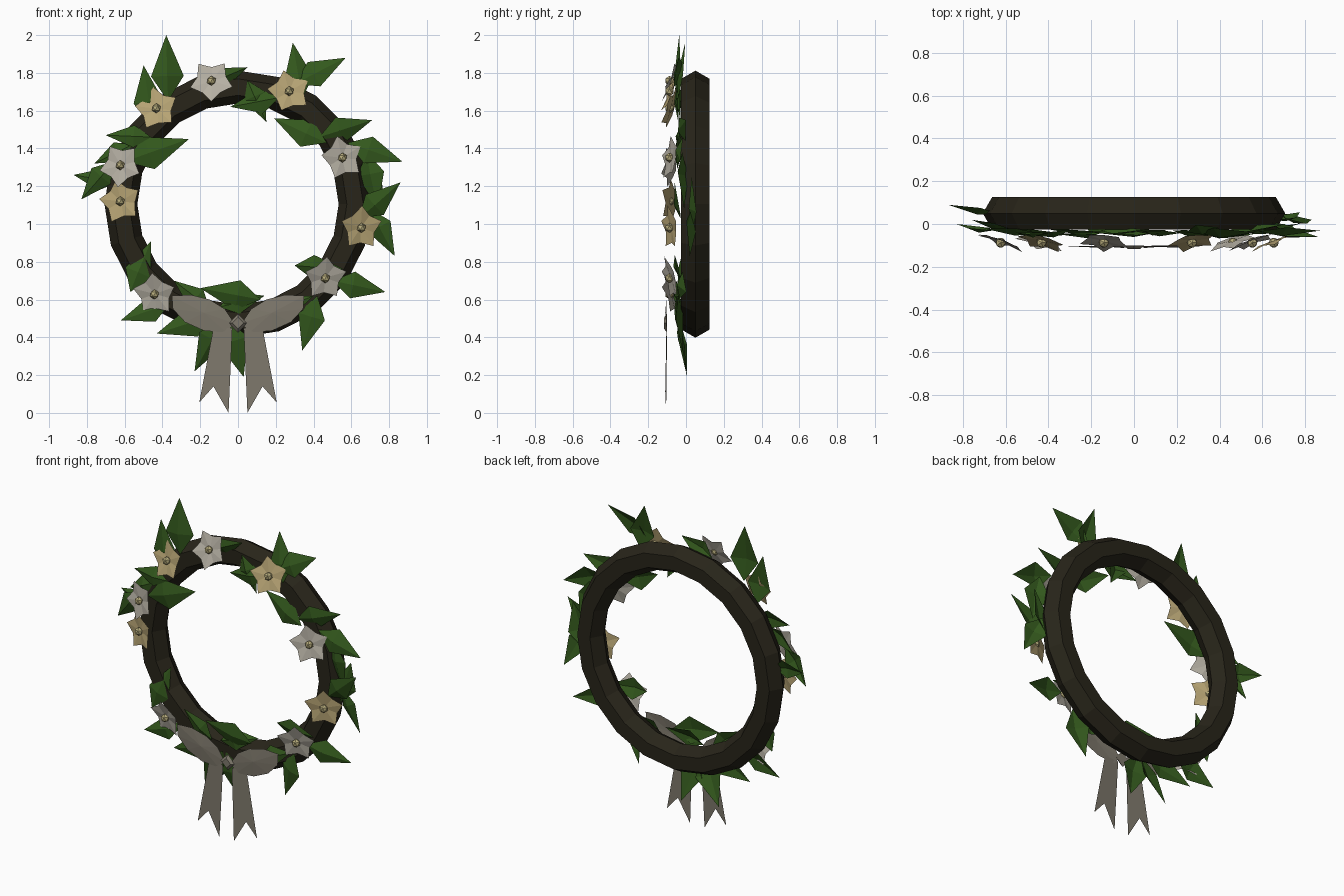
import bpy, math, random
from mathutils import Vector

random.seed(4)
cube = bpy.data.objects.get("Cube")
if cube:
    bpy.data.objects.remove(cube, do_unlink=True)

RING_CENTRE = Vector((0, 0.05, 1.105))


def material(name, colour):
    mat = bpy.data.materials.new(name)
    mat.use_nodes = True
    rgba = (*colour, 1)
    mat.diffuse_color = rgba
    bsdf = mat.node_tree.nodes["Principled BSDF"]
    bsdf.inputs["Base Color"].default_value = rgba
    bsdf.inputs["Roughness"].default_value = 0.9
    return mat


bark = material("dark_bark", (0.021, 0.018, 0.01))
green = material("leaf_green", (0.033, 0.098, 0.012))
cream = material("petal_cream", (0.46, 0.43, 0.365))
tan = material("petal_tan", (0.47, 0.37, 0.175))
olive = material("pollen_olive", (0.47, 0.41, 0.2))
ribbon = material("ribbon_taupe", (0.21, 0.19, 0.15))


def mesh_object(name, verts, faces, mat):
    mesh = bpy.data.meshes.new(name)
    mesh.from_pydata([tuple(v) for v in verts], [], faces)
    mesh.materials.append(mat)
    obj = bpy.data.objects.new(name, mesh)
    bpy.context.collection.objects.link(obj)
    return obj


def fan(name, centre, rim, mat):
    """Triangles from a centre point out to a closed rim."""
    n = len(rim)
    faces = [(0, i + 1, (i + 1) % n + 1) for i in range(n)]
    return mesh_object(name, [centre] + rim, faces, mat)


# Branch ring with a six-sided section
bpy.ops.mesh.primitive_torus_add(
    major_segments=20, minor_segments=6, major_radius=0.62, minor_radius=0.087,
    location=RING_CENTRE, rotation=(math.pi / 2, 0, 0))
ring = bpy.context.object
ring.name = "branch_ring"
ring.data.materials.append(bark)
for poly in ring.data.polygons:
    poly.use_smooth = False


# Leaves: folded kites from a base to a tip
def leaf(a, b):
    along = b - a
    across = along.cross(Vector((random.uniform(-0.2, 0.2), -1, 0))).normalized()
    front = across.cross(along).normalized()
    if front.y > 0:
        front = -front
    across = (across + front * random.uniform(-0.3, 0.3)).normalized()
    half = along.length * 0.25
    middle = a + along * 0.38
    rim = [a, middle + across * half, b, middle - across * half]
    fan("leaf", middle + front * 0.022, rim, green)


# Front leaves as x, z pairs
FRONT_LEAVES = [
    ((-.37, 1.65), (-.38, 2.0)), ((-.46, 1.53), (-.5, 1.84)),
    ((.34, 1.66), (.29, 1.96)), ((.3, 1.74), (.57, 1.88)),
    ((.43, 1.46), (.71, 1.55)), ((.58, 1.43), (.87, 1.33)),
    ((.5, .7), (.78, .64)), ((.42, .62), (.34, .33)),
    ((-.06, .5), (.03, .19)), ((-.08, .5), (-.23, .22)),
    ((-.12, .52), (-.43, .42)), ((-.36, .58), (-.62, .49)),
    ((-.6, 1.33), (-.26, 1.45)), ((-.46, 1.46), (-.7, 1.47)),
    ((.22, 1.67), (-.04, 1.62)), ((.05, 1.76), (.15, 1.54)),
    ((.47, 1.43), (.19, 1.56)), ((-.57, .64), (-.46, .91)),
    ((.12, .6), (-.2, .66)), ((-.1, .56), (.14, .62)),
    ((-.15, .55), (-.34, .7)), ((.18, .53), (.4, .62)),
    ((.3, .78), (.56, .76)), ((-.16, 1.74), (.05, 1.83)),
]
for (ax, az), (bx, bz) in FRONT_LEAVES:
    tip = Vector((bx, -0.02 + random.uniform(-0.03, 0.03), bz))
    # Tips that lie over the ring stay in front of it
    if abs(math.hypot(bx, bz - RING_CENTRE.z) - 0.62) < 0.1:
        tip.y = -0.05
    leaf(Vector((ax, random.uniform(-0.045, -0.03), az)), tip)

# Side leaves growing from the outer face of the ring, as full points
SIDE_LEAVES = [
    ((-.64, .05, 1.22), (-.87, .09, 1.26)),
    ((-.66, -.03, 1.33), (-.83, 0, 1.13)),
    ((-.56, -.03, 1.42), (-.76, .02, 1.32)),
    ((.64, -.03, 1.03), (.86, -.06, 1.22)),
    ((.7, .03, 1.08), (.83, .02, .83)),
    ((.68, -.02, 1.38), (.74, -.01, 1.08)),
    ((.68, .04, .98), (.76, .03, 1.25)),
]
for base, tip in SIDE_LEAVES:
    leaf(Vector(base), Vector(tip))


# Flowers: five-pointed cups leaning away from the ring centre
def flower(x, z, spin, mat):
    centre = Vector((x, -0.078, z))
    outward = Vector((x, 0, z - RING_CENTRE.z)).normalized()
    normal = (Vector((0, -1, 0)) + outward * 0.38).normalized()
    turn = normal.to_track_quat('Z', 'Y')
    rim = []
    for i in range(10):
        angle = math.radians(spin) + i * math.pi / 5
        radius, lift = (0.118, 0.012) if i % 2 == 0 else (0.08, 0.002)
        rim.append(centre + turn @ Vector(
            (radius * math.cos(angle), radius * math.sin(angle), lift)))
    fan("flower_petals", centre, rim, mat)
    bpy.ops.mesh.primitive_ico_sphere_add(
        subdivisions=1, radius=0.026, location=centre + normal * 0.01)
    heart = bpy.context.object
    heart.name = "flower_centre"
    heart.data.materials.append(olive)


for x, z, spin in [(-.14, 1.755, 55), (-.62, 1.31, 50), (-.44, .63, 20),
                   (.55, 1.35, 30), (.46, .715, 90)]:
    flower(x, z, spin, cream)
for x, z, spin in [(-.43, 1.61, 30), (-.62, 1.12, 30), (.27, 1.7, 30), (.65, .98, 90)]:
    flower(x, z, spin, tan)

# Bow: a loop and a notched tail on each side
LOOP = [(.02, .475), (.07, .55), (.15, .6), (.25, .625), (.35, .62),
        (.345, .55), (.28, .48), (.18, .435), (.06, .425)]
TAIL = [(.03, .45), (.13, .45), (.205, .055), (.13, .14), (.05, 0)]
for side, label in ((1, "left"), (-1, "right")):
    rim = [Vector((side * x, -0.102, z)) for x, z in LOOP]
    fan(label + "_bow_loop", Vector((side * 0.18, -0.11, 0.53)), rim, ribbon)
    tail = [Vector((side * x, -0.114 + 0.02 * z + 0.04 * x, z)) for x, z in TAIL]
    mesh_object(label + "_bow_tail", tail, [(0, 1, 3), (1, 2, 3), (0, 3, 4)], ribbon)

# Knot: a flattened diamond
bpy.ops.mesh.primitive_cone_add(
    vertices=4, radius1=0.05, radius2=0.03, depth=0.016,
    location=(0, -0.108, 0.475), rotation=(math.pi / 2, 0, 0))
knot = bpy.context.object
knot.name = "bow_knot"
knot.data.materials.append(ribbon)
